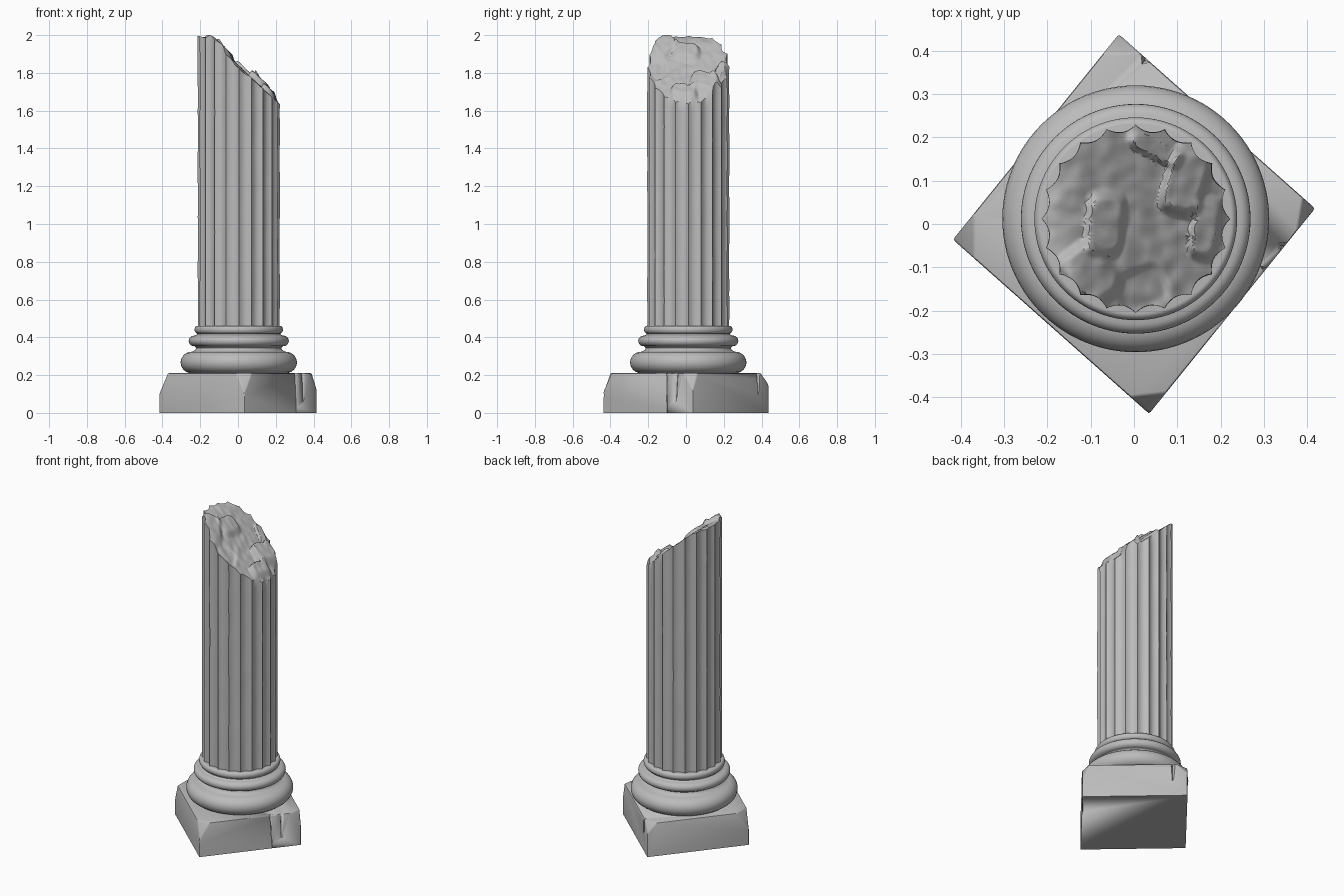
import bpy, bmesh, math
from mathutils import Vector, noise

cube = bpy.data.objects.get("Cube")
if cube:
    bpy.data.objects.remove(cube, do_unlink=True)

CX, CY = 0.004, 0.012      # axis of the column
FLUTES, STEPS = 20, 12
SHAFT_R, SHAFT_Z = 0.217, 0.455

stone = bpy.data.materials.new("grey stone")
stone.use_nodes = True
stone.diffuse_color = (0.5, 0.5, 0.5, 1)
stone.node_tree.nodes["Principled BSDF"].inputs["Base Color"].default_value = (0.5, 0.5, 0.5, 1)


def finish(name, bm, angle=40):
    bmesh.ops.recalc_face_normals(bm, faces=bm.faces)
    mesh = bpy.data.meshes.new(name)
    bm.to_mesh(mesh)
    bm.free()
    obj = bpy.data.objects.new(name, mesh)
    bpy.context.collection.objects.link(obj)
    mesh.materials.append(stone)
    bpy.ops.object.select_all(action='DESELECT')
    obj.select_set(True)
    bpy.context.view_layer.objects.active = obj
    bpy.ops.object.shade_smooth_by_angle(angle=math.radians(angle))
    return obj


def skin(bm, rings):
    """Join closed rings of points with quads and cap both ends."""
    loops = [[bm.verts.new(p) for p in ring] for ring in rings]
    n = len(loops[0])
    for a, b in zip(loops, loops[1:]):
        for i in range(n):
            j = (i + 1) % n
            bm.faces.new((a[i], a[j], b[j], b[i]))
    bm.faces.new(loops[0])
    bm.faces.new(loops[-1])


# Plinth: a turned square block with its corners knocked off
corners = [(0.035, -0.438), (0.418, 0.036), (-0.035, 0.438), (-0.418, -0.036)]
bm = bmesh.new()
skin(bm, [[(x, y, z) for x, y in corners] for z in (0, 0.21)])


def chip(point, normal):
    bm_geom = bm.verts[:] + bm.edges[:] + bm.faces[:]
    bmesh.ops.bisect_plane(bm, geom=bm_geom, plane_co=point, plane_no=normal, clear_outer=True)
    bmesh.ops.holes_fill(bm, edges=[e for e in bm.edges if e.is_boundary])


chip((0.035, -0.395, 0.21), (0.1, -0.9, 0.36))
chip((0.035, -0.436, 0.10), (0.35, -0.9, 0.12))
chip((-0.37, -0.03, 0.21), (-0.9, 0.0, 0.38))
chip((0.385, 0.03, 0.21), (0.9, -0.15, 0.32))
chip((-0.03, 0.395, 0.21), (0.0, 0.8, 0.55))
edges = [e for e in bm.edges if max(v.co.z for v in e.verts) > 0.01]
bmesh.ops.bevel(bm, geom=edges, offset=0.006, segments=2, affect='EDGES', profile=0.5)
plinth = finish("plinth", bm)


def gouge(name, x, y, width, depth, top, bottom, lean=0.0):
    """Cut a V groove into a side of the plinth, running from bottom to top."""
    out = Vector((x, y, 0)).normalized()
    out = max((Vector((0.777, -0.629, 0)), Vector((0.662, 0.749, 0))), key=out.dot)
    side = Vector((-out.y, out.x, 0))
    cut = bmesh.new()
    rings = []
    for z, w, d in ((bottom, width * 0.4, depth * 0.4), (top, width, depth)):
        centre = Vector((x, y, z)) + side * lean * z
        rings.append([centre - side * w + out * 0.03, centre - out * d, centre + side * w + out * 0.03])
    skin(cut, rings)
    cutter = finish(name, cut)
    cutter.hide_render = True
    cutter.hide_viewport = True
    mod = plinth.modifiers.new(name, 'BOOLEAN')
    mod.operation = 'DIFFERENCE'
    mod.object = cutter
    mod.solver = 'EXACT'


gouge("crack_cutter", 0.309, -0.098, 0.016, 0.016, 0.23, -0.02, -0.05)
gouge("back_notch_cutter", 0.03, 0.382, 0.045, 0.02, 0.23, 0.10)
gouge("edge_notch_cutter", 0.345, -0.055, 0.05, 0.018, 0.23, 0.06)

# Base mouldings: three rounded rings with hollows between them
profile = [(0.27, 0.205)]


def roll(radius, bulge, z, half, power=1.0):
    for k in range(13):
        t = -math.pi / 2 + math.pi * k / 12
        profile.append((radius + bulge * math.cos(t) ** power, z + half * math.sin(t)))


roll(0.248, 0.060, 0.267, 0.057)
profile += [(0.238, 0.329), (0.229, 0.335), (0.226, 0.344), (0.232, 0.352)]
roll(0.236, 0.029, 0.381, 0.028)
profile += [(0.224, 0.412), (0.220, 0.417), (0.222, 0.421)]
roll(0.219, 0.015, 0.441, 0.020)
bm = bmesh.new()
skin(bm, [[(CX + r * math.cos(2 * math.pi * i / 96), CY + r * math.sin(2 * math.pi * i / 96), z)
           for i in range(96)] for r, z in profile])
finish("base_mouldings", bm)

# Broken top: sloped surface with raised lumps (x, y, half x, half y, height, turn)
lumps = [(-0.066, 0.0, 0.046, 0.076, 0.028, -0.1),
         (-0.10, -0.115, 0.055, 0.075, 0.03, 0.7),
         (0.12, 0.10, 0.05, 0.085, 0.045, -0.3),
         (0.165, -0.01, 0.034, 0.075, 0.035, -0.15),
         (0.05, 0.175, 0.07, 0.025, 0.02, -0.5),
         (0.02, -0.15, 0.06, 0.05, -0.012, 0.4)]


def break_height(x, y):
    slope = 1.84 - 0.94 * x
    z = slope - 0.02 * math.log(1 + math.exp((slope - 1.995) / 0.02))
    for lx, ly, a, b, h, turn in lumps:
        dx, dy = x - lx, y - ly
        u = (dx * math.cos(turn) + dy * math.sin(turn)) / a
        v = (dy * math.cos(turn) - dx * math.sin(turn)) / b
        t = min(1, max(0, (1.1 - (u ** 4 + v ** 4) ** 0.25) / 0.4))
        z += h * t * t * (3 - 2 * t)
    z += 0.006 * noise.noise(Vector((x, y, 0)) * 28)
    return min(z, 2.0)


# Fluted shaft: hollow flutes between narrow ridges, slightly worn
def rim(i, scale=1.0):
    phase = (i % STEPS) / STEPS
    hollow = math.sin(math.pi * phase) ** 0.8 if phase else 0
    r = (SHAFT_R - 0.015 * hollow) * scale
    a = 2 * math.pi * i / (FLUTES * STEPS)
    return CX + r * math.cos(a), CY + r * math.sin(a)


count = FLUTES * STEPS
rings = []
for k in range(25):
    ring = []
    for i in range(count):
        x, y = rim(i)
        z = SHAFT_Z + (break_height(x, y) - SHAFT_Z) * k / 24
        wear = 1 + 0.008 * noise.noise(Vector((x * 14, y * 14, z * 7)))
        x, y = rim(i, wear)
        ring.append((x, y, z))
    rings.append(ring)
for k in range(1, 28):
    ring = []
    for i in range(count):
        x, y = rim(i, 1 - k / 28)
        ring.append((x, y, break_height(x, y)))
    rings.append(ring)
bm = bmesh.new()
skin(bm, rings)
finish("fluted_shaft", bm, 38)
